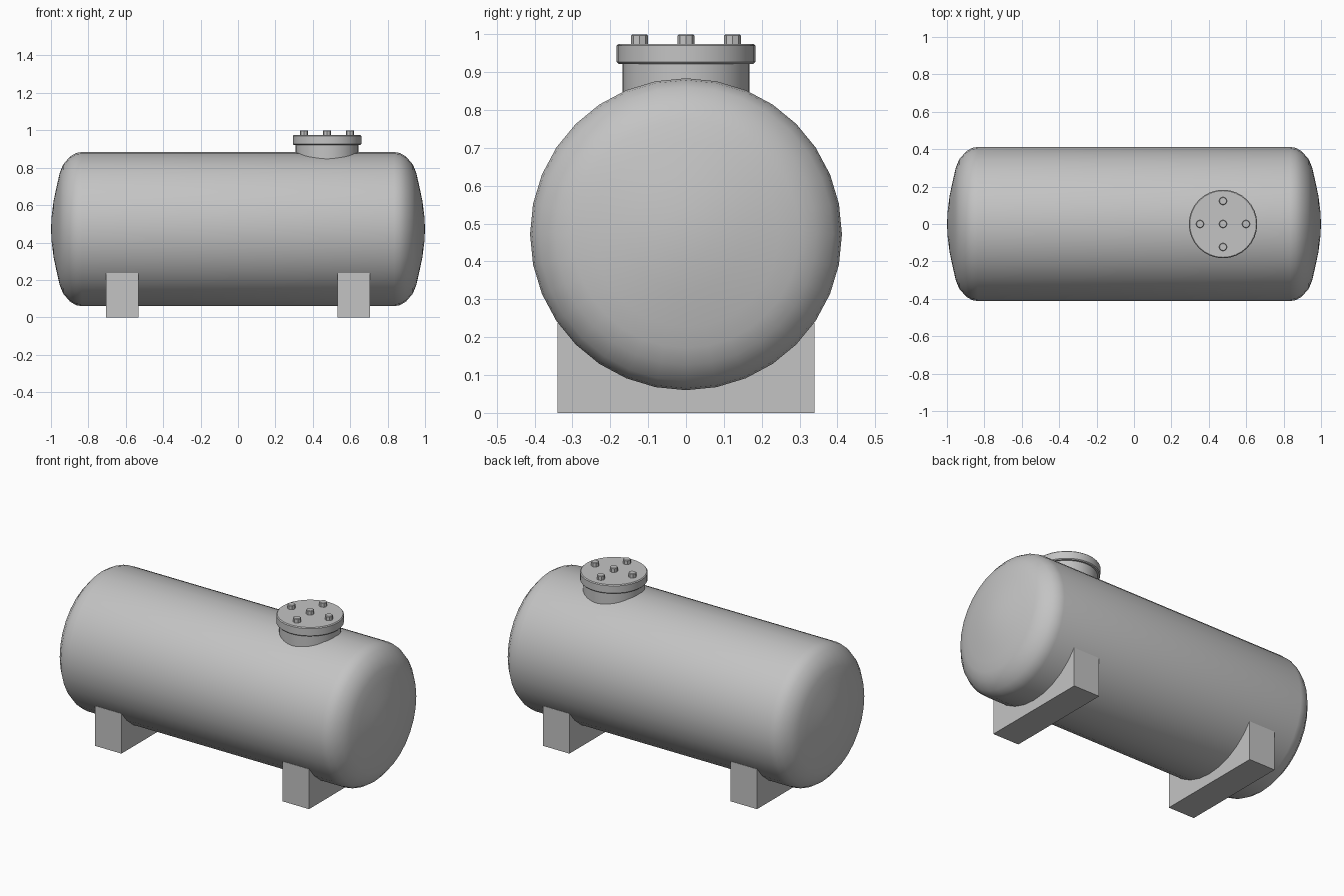
import bpy
import bmesh
import math
from mathutils import Matrix

cube = bpy.data.objects.get("Cube")
if cube:
    bpy.data.objects.remove(cube, do_unlink=True)

grey = bpy.data.materials.new("plain grey steel")
grey.use_nodes = True
grey.diffuse_color = (0.55, 0.55, 0.55, 1)
grey.node_tree.nodes["Principled BSDF"].inputs["Base Color"].default_value = (0.55, 0.55, 0.55, 1)


def add_object(name, bm, angle=None):
    bmesh.ops.recalc_face_normals(bm, faces=bm.faces)
    mesh = bpy.data.meshes.new(name)
    bm.to_mesh(mesh)
    bm.free()
    mesh.materials.append(grey)
    obj = bpy.data.objects.new(name, mesh)
    bpy.context.collection.objects.link(obj)
    if angle:
        bpy.ops.object.select_all(action="DESELECT")
        obj.select_set(True)
        bpy.context.view_layer.objects.active = obj
        bpy.ops.object.shade_smooth_by_angle(angle=math.radians(angle))
    return obj


def lathe(name, profile, sides, place, angle):
    """Revolve (radius, height) points about z, then move the result into place."""
    bm = bmesh.new()
    verts = [bm.verts.new((r, 0, h)) for r, h in profile]
    edges = [bm.edges.new(pair) for pair in zip(verts, verts[1:])]
    bmesh.ops.spin(bm, geom=verts + edges, cent=(0, 0, 0), axis=(0, 0, 1),
                   angle=math.tau, steps=sides, use_duplicate=False)
    bmesh.ops.remove_doubles(bm, verts=bm.verts, dist=0.0005)
    bm.transform(place)
    return add_object(name, bm, angle)


# Horizontal tank with domed ends
dome = [(0, 1), (0.07, 0.996), (0.15, 0.986), (0.245, 0.966), (0.30, 0.953),
        (0.345, 0.935), (0.388, 0.898), (0.407, 0.865), (0.412, 0.835)]
shell = dome + [(r, -h) for r, h in reversed(dome)]
lathe("tank_shell", shell, 32,
      Matrix.Translation((0, 0, 0.472)) @ Matrix.Rotation(math.pi / 2, 4, "Y"), 50)

# Saddle blocks under the tank
for side, x in (("left", 0.619), ("right", -0.619)):
    bm = bmesh.new()
    bmesh.ops.create_cube(bm, size=1, matrix=Matrix.Translation((x, 0, 0.119))
                          @ Matrix.Diagonal((0.176, 0.68, 0.238, 1)))
    add_object(side + "_saddle", bm)

# Manway neck and bolted cover
hatch = Matrix.Translation((0.476, 0, 0))
lathe("manway_neck", [(0, 0.78), (0.168, 0.78), (0.168, 0.93), (0, 0.93)], 32, hatch, 30)
lathe("manway_cover", [(0, 0.922), (0.178, 0.922), (0.183, 0.927), (0.183, 0.97),
                       (0.178, 0.975), (0, 0.975)], 32, hatch, 30)

# Cover bolts: one in the middle and four around it
bolt = [(0, 0.965), (0.022, 0.965), (0.022, 0.997), (0.019, 1), (0, 1)]
spots = {"centre": (0, 0), "left": (1, 0), "right": (-1, 0), "back": (0, 1), "front": (0, -1)}
for place, (dx, dy) in spots.items():
    lathe(place + "_cover_bolt", bolt, 8,
          hatch @ Matrix.Translation((dx * 0.123, dy * 0.123, 0)), 30)
